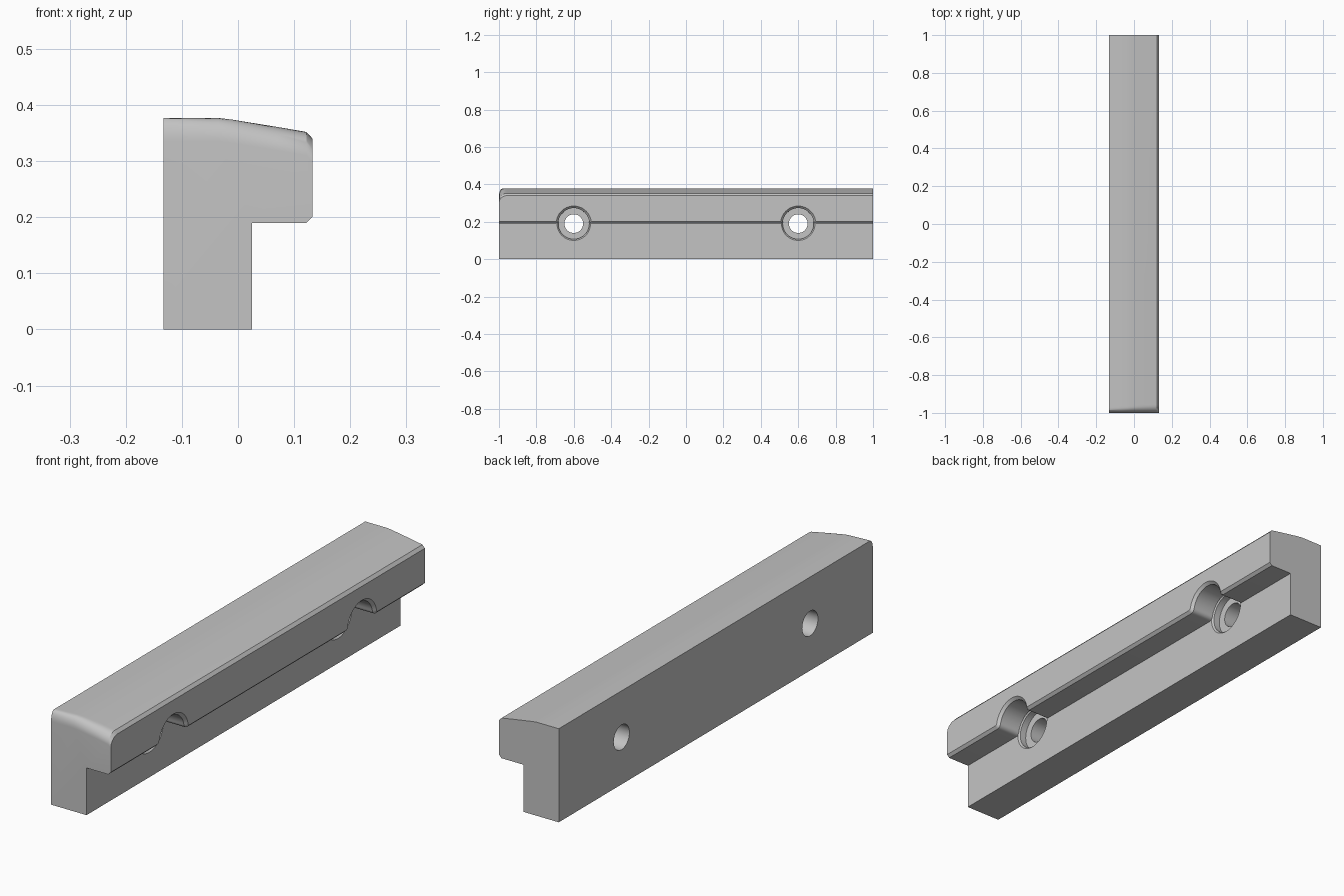
import bpy, bmesh, math

if "Cube" in bpy.data.objects:
    bpy.data.objects.remove(bpy.data.objects["Cube"], do_unlink=True)

grey = bpy.data.materials.new("light grey")
grey.use_nodes = True
COLOUR = (0.55, 0.55, 0.55, 1)
grey.diffuse_color = COLOUR
grey.node_tree.nodes["Principled BSDF"].inputs["Base Color"].default_value = COLOUR


def loft(name, rings):
    """Closed solid through rings of equal point count."""
    bm = bmesh.new()
    vs = [[bm.verts.new(p) for p in ring] for ring in rings]
    n = len(vs[0])
    for a, b in zip(vs, vs[1:]):
        for i in range(n):
            j = (i + 1) % n
            bm.faces.new((a[i], a[j], b[j], b[i]))
    bm.faces.new(vs[0][::-1])
    bm.faces.new(vs[-1])
    bmesh.ops.recalc_face_normals(bm, faces=bm.faces)
    mesh = bpy.data.meshes.new(name)
    bm.to_mesh(mesh)
    bm.free()
    mesh.materials.append(grey)
    ob = bpy.data.objects.new(name, mesh)
    bpy.context.collection.objects.link(ob)
    return ob


# L-shaped section with a sloping, softly bent top
HALF, STEM, LEDGE, CH = 0.133, 0.025, 0.19, 0.011
BASE = [(-HALF, 0), (STEM, 0), (STEM, LEDGE), (HALF - CH, LEDGE), (HALF, LEDGE + CH)]
TOP = [(HALF, 0.34), (HALF - CH, 0.352), (0.07, 0.361), (0.02, 0.369),
       (-0.01, 0.374), (-0.035, 0.377), (-0.085, 0.377), (-HALF, 0.377)]


def section(d):
    """Section at distance d from the front, with the rounded front top edge."""
    ring = [(x, d - 1, z) for x, z in BASE]
    for x, z in TOP:
        run = 0.018 + 0.026 * (x + HALF) / (2 * HALF)
        t = max(0, 1 - d / run)
        ring.append((x, d - 1, z - 0.042 * (1 - math.sqrt(1 - t * t))))
    return ring


stations = [0.044 * (k / 10) ** 2 for k in range(11)] + [2]
rail = loft("rail_body", [section(d) for d in stations])


# Notch through the overhang, flared at its lower corners
R, RF = 0.083, 0.02
D = math.sqrt((R + RF) ** 2 - RF ** 2)
LEAN = math.atan2(RF, D)


def notch_ring(x, y, off):
    right = [(D, -0.03)]
    for k in range(9):
        a = -math.pi / 2 - k / 8 * (math.pi / 2 - LEAN)
        right.append((D + (RF - off) * math.cos(a), RF + (RF - off) * math.sin(a)))
    for k in range(1, 17):
        a = LEAN + k / 16 * (math.pi / 2 - LEAN)
        right.append(((R + off) * math.cos(a), (R + off) * math.sin(a)))
    left = [(-u, v) for u, v in reversed(right[:-1])]
    return [(x, y + u, LEDGE + v) for u, v in right + left]


def bore_ring(x, y, r, n=48):
    return [(x, y + r * math.cos(2 * math.pi * k / n),
             LEDGE + r * math.sin(2 * math.pi * k / n)) for k in range(n)]


NOTCH = [(STEM + 0.0005, 0), (HALF - CH, 0), (HALF + 0.007, 0.018)]
# Screw hole and shallow chamfered counterbore in the stem
BORE = [(-0.2, 0.05), (-0.01, 0.05), (-0.0099, R), (0.018, R),
        (STEM + 0.0002, 0.09), (STEM + 0.002, 0.08), (0.05, 0.08)]

for side, y in (("front", -0.6), ("back", 0.6)):
    for cutter in (loft(side + "_notch_cutter", [notch_ring(x, y, o) for x, o in NOTCH]),
                   loft(side + "_bore_cutter", [bore_ring(x, y, r) for x, r in BORE])):
        mod = rail.modifiers.new(cutter.name, "BOOLEAN")
        mod.operation = "DIFFERENCE"
        mod.solver = "EXACT"
        mod.object = cutter
        cutter.hide_render = True

# Apply the cuts, drop the cutters, and shade
bpy.ops.object.select_all(action="DESELECT")
rail.select_set(True)
bpy.context.view_layer.objects.active = rail
for mod in list(rail.modifiers):
    cutter = mod.object
    bpy.ops.object.modifier_apply(modifier=mod.name)
    bpy.data.objects.remove(cutter, do_unlink=True)
bpy.ops.object.shade_smooth_by_angle(angle=math.radians(25))
